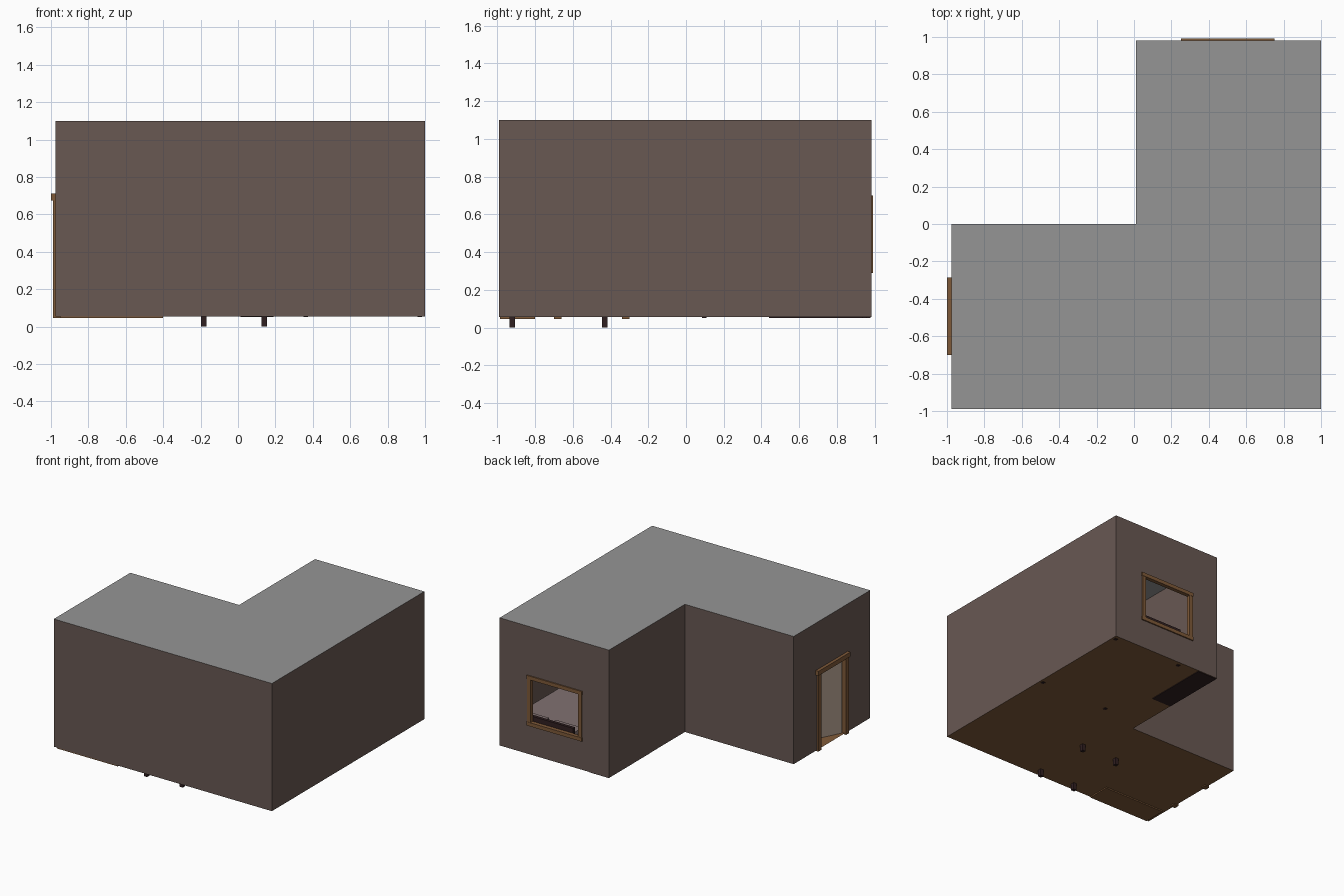
import bpy, bmesh, math
from mathutils import Matrix

if "Cube" in bpy.data.objects:
    bpy.data.objects.remove(bpy.data.objects["Cube"])


def mat(name, rgb):
    m = bpy.data.materials.new(name)
    m.diffuse_color = (*rgb, 1)
    m.use_nodes = True
    m.node_tree.nodes["Principled BSDF"].inputs["Base Color"].default_value = m.diffuse_color
    return m


WALL = mat("wall taupe", (0.140, 0.098, 0.086))
ROOF = mat("roof grey", (0.30, 0.30, 0.30))
FLOOR = mat("floor brown", (0.22, 0.105, 0.042))
TRIM = mat("trim wood", (0.21, 0.10, 0.040))
DARK = mat("dark wood", (0.030, 0.014, 0.015))
DOOR = mat("door beige", (0.38, 0.30, 0.235))
LINEN = mat("bed linen", (0.22, 0.165, 0.165))


def finish(bm, name, material):
    me = bpy.data.meshes.new(name)
    bm.to_mesh(me)
    bm.free()
    me.materials.append(material)
    ob = bpy.data.objects.new(name, me)
    bpy.context.collection.objects.link(ob)
    return ob


def boxes(name, material, *ranges):
    """One object from boxes given as (x0, x1, y0, y1, z0, z1)."""
    bm = bmesh.new()
    for x0, x1, y0, y1, z0, z1 in ranges:
        m = Matrix.Translation(((x0 + x1) / 2, (y0 + y1) / 2, (z0 + z1) / 2)) \
            @ Matrix.Diagonal((x1 - x0, y1 - y0, z1 - z0, 1))
        bmesh.ops.create_cube(bm, size=1, matrix=m)
    return finish(bm, name, material)


# L-shaped plan, counter-clockwise
PLAN = [(-0.975, -0.99), (1, -0.99), (1, 0.982), (0.01, 0.982), (0.01, 0), (-0.975, 0)]
Z0, Z1 = 0.055, 1.10
# openings per wall edge: start distance, end distance, bottom, top
HOLES = {2: (0.275, 0.735, 0.31, 0.68), 5: (0.335, 0.665, Z0, 0.68)}


def sheet(name, z, material, up):
    bm = bmesh.new()
    pts = PLAN if up else PLAN[::-1]
    bm.faces.new([bm.verts.new((x, y, z)) for x, y in pts])
    return finish(bm, name, material)


sheet("roof", Z1, ROOF, True)
sheet("floor", Z0, FLOOR, False)

# Walls: flat sheets, split around the window and door openings
bm = bmesh.new()
for i, a in enumerate(PLAN):
    b = PLAN[(i + 1) % 6]
    length = math.dist(a, b)

    def panel(s0, s1, z0, z1):
        if s1 - s0 < 1e-4 or z1 - z0 < 1e-4:
            return
        bm.faces.new([bm.verts.new((a[0] + (b[0] - a[0]) * s / length,
                                    a[1] + (b[1] - a[1]) * s / length, z))
                      for s, z in ((s0, z0), (s1, z0), (s1, z1), (s0, z1))])

    if i in HOLES:
        s0, s1, h0, h1 = HOLES[i]
        panel(0, s0, Z0, Z1)
        panel(s1, length, Z0, Z1)
        panel(s0, s1, Z0, h0)
        panel(s0, s1, h1, Z1)
    else:
        panel(0, length, Z0, Z1)
finish(bm, "walls", WALL)

# Window frame in the back wall
boxes("window_frame", TRIM,
      (0.255, 0.285, 0.96, 0.99, 0.29, 0.70), (0.715, 0.745, 0.96, 0.99, 0.29, 0.70),
      (0.25, 0.75, 0.96, 0.992, 0.67, 0.70), (0.25, 0.75, 0.96, 0.992, 0.29, 0.32))

# Door frame in the left wall, with a door ajar inwards
boxes("door_frame", TRIM,
      (-0.988, -0.945, -0.70, -0.66, 0.046, 0.68), (-0.988, -0.945, -0.34, -0.30, 0.046, 0.68),
      (-1.0, -0.945, -0.70, -0.285, 0.675, 0.712))
leaf = boxes("door_leaf", DOOR, (-0.01, 0.01, 0, 0.32, 0.002, 0.61))
leaf.location = (-0.95, -0.655, Z0)
leaf.rotation_euler.z = -math.radians(27)

# Desk whose legs reach below the floor
LEGS = [(x, y) for x in (-0.183, 0.14) for y in (-0.92, -0.43)]
boxes("desk", DARK, (-0.2, 0.157, -0.94, -0.41, 0.31, 0.335),
      *[(x - 0.014, x + 0.014, y - 0.014, y + 0.014, 0, 0.31) for x, y in LEGS])

# Shelf along the front wall: sides, back and boards
boxes("shelf", TRIM,
      (-0.95, -0.93, -0.985, -0.80, 0.045, 0.60), (-0.42, -0.40, -0.985, -0.80, 0.045, 0.60),
      (-0.93, -0.42, -0.985, -0.975, 0.045, 0.60),
      *[(-0.93, -0.42, -0.975, -0.80, z, z + 0.02) for z in (0.045, 0.22, 0.40, 0.58)])

# Low cabinet beside the bed
boxes("cabinet", DARK, (0.014, 0.19, 0.44, 0.978, 0.050, 0.29))

# Bed beneath the window
boxes("bed_frame", DARK, (0.35, 0.985, 0.085, 0.965, 0.12, 0.18),
      (0.35, 0.985, 0.935, 0.96, 0.12, 0.36),
      *[(x - 0.012, x + 0.012, y - 0.012, y + 0.012, 0.050, 0.14)
        for x in (0.362, 0.972) for y in (0.097, 0.945)])
boxes("mattress", LINEN, (0.36, 0.975, 0.095, 0.93, 0.18, 0.25))
boxes("pillows", LINEN, (0.40, 0.64, 0.77, 0.91, 0.25, 0.28), (0.70, 0.94, 0.77, 0.91, 0.25, 0.28))
